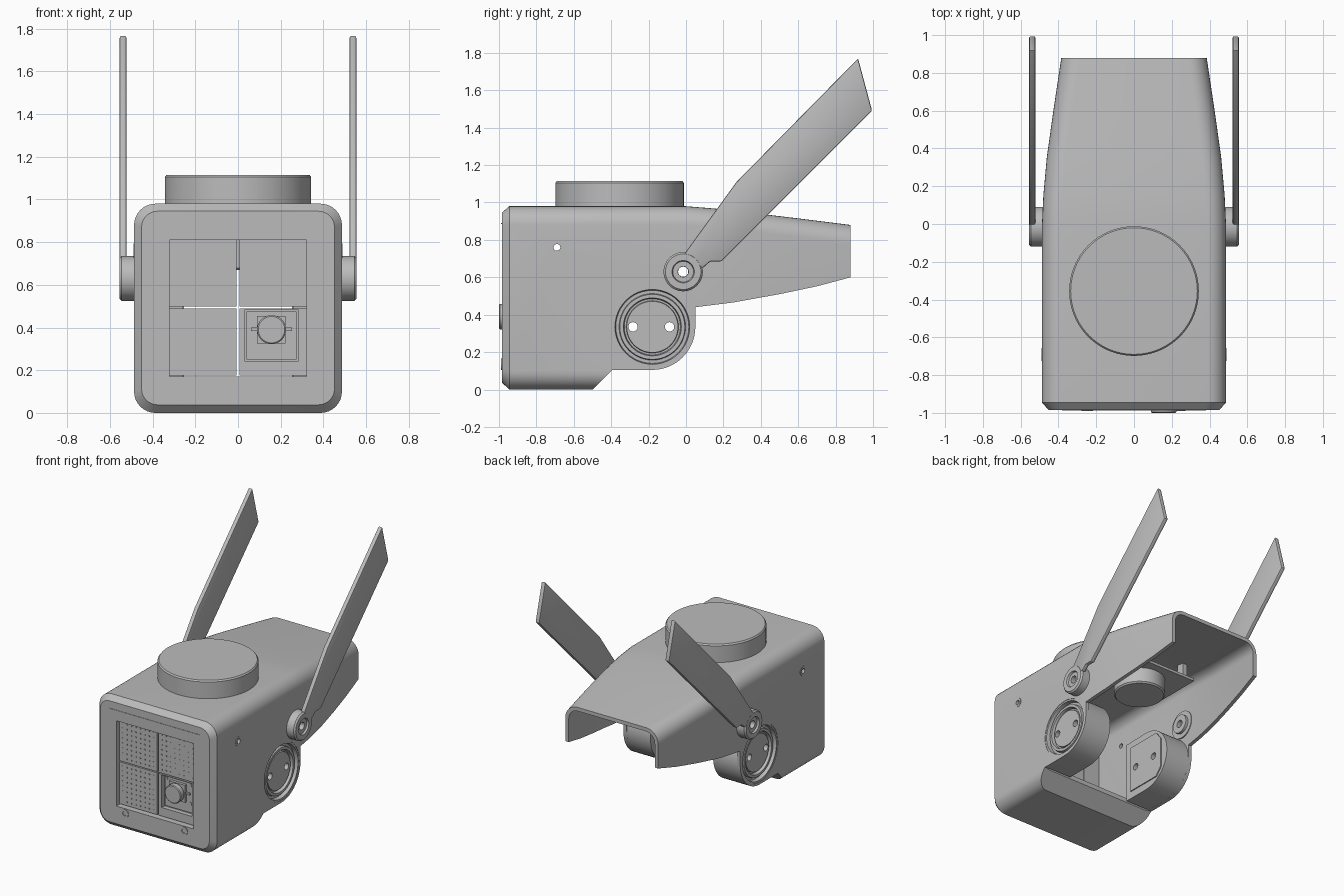
import bpy, bmesh, math
from mathutils import Vector

old = bpy.data.objects.get("Cube")
if old:
    bpy.data.objects.remove(old, do_unlink=True)

grey = bpy.data.materials.new("shell_grey")
grey.use_nodes = True
GREY = (0.5, 0.5, 0.5, 1)
grey.diffuse_color = GREY
grey.node_tree.nodes["Principled BSDF"].inputs["Base Color"].default_value = GREY
parts = []


def loft(name, rings, loop=False, keep=True):
    """Skin matching rings of points, with end caps or as a closed loop."""
    bm = bmesh.new()
    rows = [[bm.verts.new(p) for p in ring] for ring in rings]
    n = len(rows[0])
    for a, b in zip(rows, rows[1:] + ([rows[0]] if loop else [])):
        for i in range(n):
            j = (i + 1) % n
            bm.faces.new((a[i], a[j], b[j], b[i]))
    if not loop:
        bm.faces.new(rows[0])
        bm.faces.new(rows[-1])
    bmesh.ops.recalc_face_normals(bm, faces=bm.faces)
    me = bpy.data.meshes.new(name)
    bm.to_mesh(me)
    bm.free()
    me.materials.append(grey)
    ob = bpy.data.objects.new(name, me)
    bpy.context.collection.objects.link(ob)
    if keep:
        parts.append(ob)
    return ob


def prism(name, pts, x0, x1, keep=True):
    return loft(name, [[(x, y, z) for y, z in pts] for x in (x0, x1)], keep=keep)


def box(name, lo, hi, keep=True):
    (x0, y0, z0), (x1, y1, z1) = lo, hi
    return prism(name, [(y0, z0), (y1, z0), (y1, z1), (y0, z1)], x0, x1, keep)


def lathe(name, origin, axis, profile, loop=False, keep=True, n=48):
    """Turn a (radius, height) profile around an axis."""
    q = Vector(axis).to_track_quat('Z', 'Y')
    rings = []
    for r, h in profile:
        rings.append([Vector(origin) + q @ Vector((r * math.cos(t), r * math.sin(t), h))
                      for t in (math.tau * i / n for i in range(n))])
    return loft(name, rings, loop, keep)


def boolean(ob, cutter, op='DIFFERENCE'):
    m = ob.modifiers.new("cut", 'BOOLEAN')
    m.operation, m.object, m.solver = op, cutter, 'EXACT'
    bpy.context.view_layer.objects.active = ob
    bpy.ops.object.modifier_apply(modifier=m.name)


def bevel(ob, width, segments=2):
    m = ob.modifiers.new("soft_edge", 'BEVEL')
    m.width, m.segments = width, segments
    bpy.context.view_layer.objects.active = ob
    bpy.ops.object.modifier_apply(modifier=m.name)


def section(y, w, zb, zt, r):
    """Rounded rectangle across the body."""
    pts = []
    for k, (cx, cz) in enumerate([(w - r, zt - r), (r - w, zt - r), (r - w, zb + r), (w - r, zb + r)]):
        for i in range(9):
            t = math.pi / 2 * (k + i / 8)
            pts.append((cx + r * math.cos(t), y, cz + r * math.sin(t)))
    return pts


# body: rounded lofted hood trimmed by its side profile
hood = [(0.0, .487, .98), (.15, .48, .968), (.35, .462, .945), (.6, .427, .915), (.88, .385, .88), (.95, .374, .871)]
outer = [section(-.985, .452, .038, .945, .075), section(-.945, .487, 0, .98, .1)]
outer += [section(y, w, 0, z, .1) for y, w, z in hood]
body = loft("body_shell", outer)
arc = [(-.18 + .23 * math.sin(t), .335 - .23 * math.cos(t)) for t in (math.pi / 2 * i / 16 for i in range(17))]
tail = [(.05, .44), (.25, .465), (.5, .51), (.7, .552), (.88, .60), (.88, 1.2)]
side = prism("side_trim", [(-1.2, 1.2), (-1.2, -.1), (-.6, -.1), (-.5, 0), (-.395, .105)] + arc + tail, -1, 1, False)
boolean(body, side, 'INTERSECT')

# hollow inside, open below and behind
T = .028
inner = [section(y, .487 - T, zb, .98 - T, .075) for y, zb in
         [(-.93, .03), (-.51, .03), (-.4, .135), (-.39, -.3)]]
inner += [section(y, w - T, -.3, z - T, .075) for y, w, z in hood + [(1.1, .35, .85)]]
cavity = loft("cavity", inner, keep=False)
boolean(body, cavity)

# front window opening
window = box("window_cut", (-.32, -1.1, .17), (.32, -.9, .81), False)
boolean(body, window)

# wheel lobes inside both side walls
lobes = []
for s, side_name in ((1, "left"), (-1, "right")):
    back = [(-.18 + .23 * math.cos(t), .335 + .23 * math.sin(t)) for t in (math.pi * (i / 24 - .5) for i in range(25))]
    lobe = prism(side_name + "_wheel_lobe", [(-.39, .56), (-.39, .106)] + back, s * .26, s * .47)
    lobes.append(lobe)
    pocket = lathe("wheel_pocket", (0, -.18, .335), (s, 0, 0), [(.213, .43), (.213, .6)], keep=False)
    boolean(body, pocket)
    boolean(lobe, pocket)
    wheel = lathe(side_name + "_wheel_disc", (0, -.18, .335), (s, 0, 0),
                  [(.214, .40), (.214, .484), (.2, .484), (.195, .455), (.178, .455), (.174, .475),
                   (.155, .475), (.15, .45), (.14, .45), (.137, .465), (.02, .465)])
    lobes.append(wheel)
    # inner cover plate of the lobe
    lobes.append(prism(side_name + "_lobe_cover", [(-.34, .16), (-.06, .16), (-.01, .22), (-.01, .45),
                                                   (-.06, .51), (-.34, .51)], s * .252, s * .262))
    bpy.data.objects.remove(pocket)

    # antenna hub and blade
    lathe(side_name + "_arm_hub", (0, -.015, .63), (s, 0, 0),
          [(.028, .45), (.105, .45), (.105, .545), (.095, .556), (.06, .556), (.055, .542), (.028, .542)], loop=True)
    lathe(side_name + "_hub_boss", (0, -.015, .63), (s, 0, 0),
          [(.028, .43), (.07, .43), (.07, .465), (.028, .465)], loop=True)
    blade = prism(side_name + "_arm_blade", [(-.02, .71), (.27, 1.11), (.92, 1.77), (.995, 1.49), (.19, .685),
                                             (.13, .685), (.09, .65), (.05, .66)], s * .522, s * .555)
    bevel(blade, .008)
    # side port ring
    lathe(side_name + "_port_ring", (0, -.69, .76), (s, 0, 0),
          [(.018, .46), (.034, .46), (.034, .49), (.018, .49)], loop=True, n=24)

# through holes in the sides
for y, z, r, targets in ((-.015, .63, .027, [body]), (-.69, .76, .018, [body]),
                         (-.283, .335, .025, [body] + lobes), (-.088, .335, .025, [body] + lobes)):
    drill = lathe("drill", (0, y, z), (1, 0, 0), [(r, -.8), (r, .8)], keep=False, n=24)
    for ob in targets:
        boolean(ob, drill)
    bpy.data.objects.remove(drill)
for ob in (side, cavity, window):
    bpy.data.objects.remove(ob)

# round cap on top
lathe("top_cap", (0, -.355, 0), (0, 0, 1), [(.343, .96), (.343, 1.105), (.335, 1.115)], n=96)

# four front panels, one with a camera cut-out
for px, pz, label in ((-.163, .655, "upper_right"), (.163, .655, "upper_left"), (-.163, .333, "lower_right")):
    box(label + "_light_panel", (px - .157, -.95, pz - .157), (px + .157, -.935, pz + .157))
    for i in range(8):
        for j in range(8):
            x, z = px - .13 + i * .037, pz - .13 + j * .037
            box("light_dot", (x - .004, -.953, z - .004), (x + .004, -.949, z + .004))
bay = box("camera_bay", (.006, -.95, .176), (.32, -.9, .49))
hole = box("bay_cut", (.032, -1, .24), (.282, -.915, .484), False)
boolean(bay, hole)
bpy.data.objects.remove(hole)
box("camera_board", (.04, -.925, .25), (.274, -.905, .476))
box("camera_mount", (.09, -.945, .325), (.222, -.92, .455))
box("camera_clip", (.06, -.935, .383), (.252, -.92, .399))
lathe("camera_lens", (.157, 0, .39), (0, -1, 0), [(.055, .92), (.055, .955), (.068, .96), (.068, .995), (.062, 1.0)])
for x in (.056, .256):
    for z in (.318, .456):
        lathe("board_screw", (x, 0, z), (0, -1, 0), [(.012, .91), (.012, .931)], n=16)

# bezel screws and thin trim strips
for x in (-.247, .243):
    lathe("bezel_screw", (x, 0, .135), (0, -1, 0),
          [(.017, .97), (.03, .97), (.03, .99), (.017, .99)], loop=True, n=24)
    lathe("bezel_screw_core", (x, 0, .135), (0, -1, 0), [(.018, .95), (.018, .982)], n=6)
box("bezel_trim", (-.38, -.988, .886), (.38, -.98, .89))

# hanging motor and bracket inside the hood
box("inner_bracket", (-.3, -.12, .79), (.3, .3, .81))
lathe("inner_motor", (0, .06, 0), (0, 0, 1), [(.17, .67), (.18, .68), (.18, .8)])
for s in (1, -1):
    box("bracket_post", (s * .25 - .02, .2, .8), (s * .25 + .02, .26, .94))

bpy.ops.object.select_all(action='DESELECT')
for ob in parts:
    ob.select_set(True)
bpy.context.view_layer.objects.active = body
bpy.ops.object.shade_smooth_by_angle(angle=math.radians(30))
